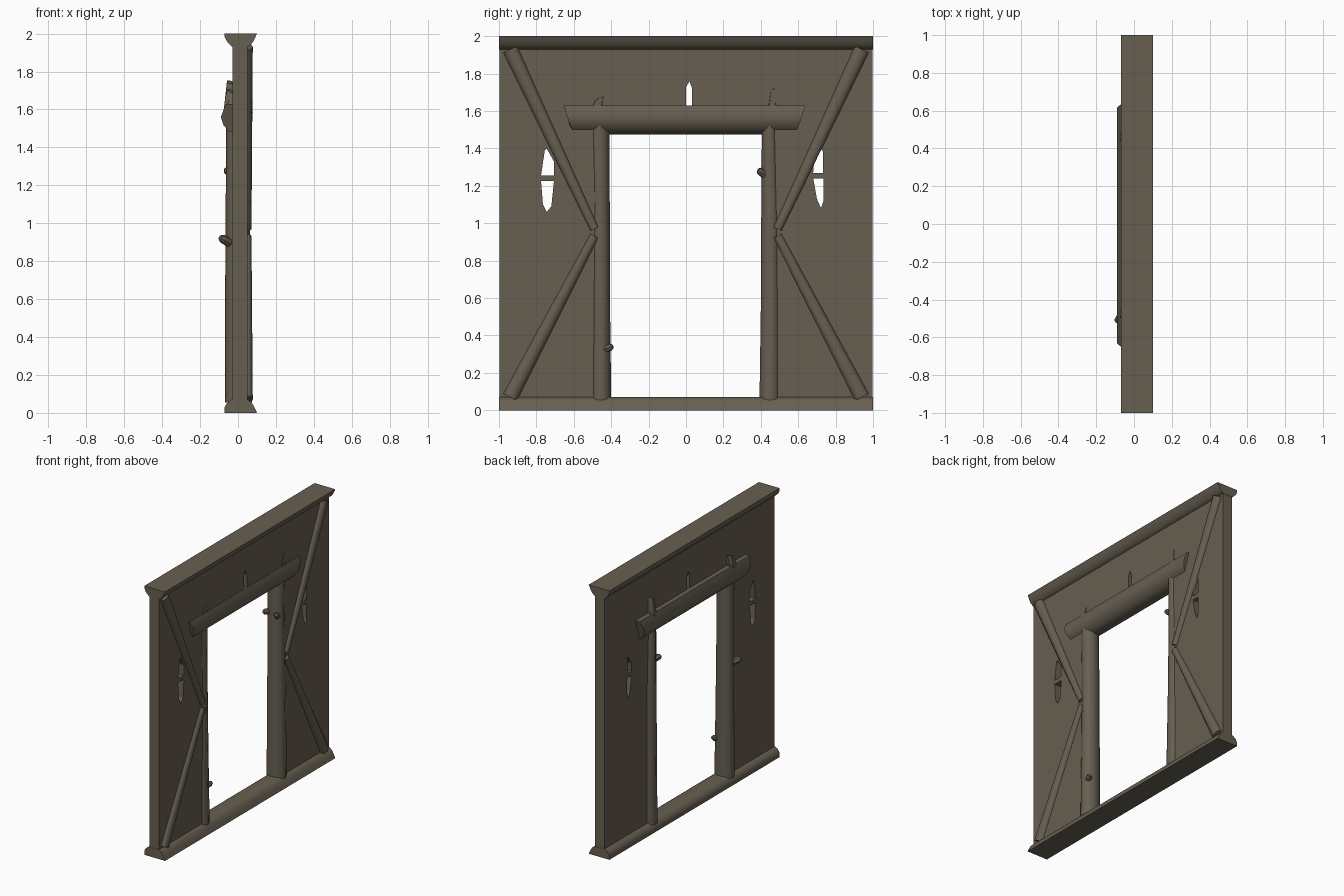
import bpy, bmesh, math
from mathutils import Vector

if "Cube" in bpy.data.objects:
    bpy.data.objects.remove(bpy.data.objects["Cube"])

wood = bpy.data.materials.new("weathered_wood")
wood.diffuse_color = (0.135, 0.115, 0.082, 1)
wood.use_nodes = True
wood.node_tree.nodes["Principled BSDF"].inputs["Base Color"].default_value = wood.diffuse_color


def finish(name, bm, smooth=True):
    bmesh.ops.recalc_face_normals(bm, faces=bm.faces)
    me = bpy.data.meshes.new(name)
    bm.to_mesh(me)
    bm.free()
    me.materials.append(wood)
    ob = bpy.data.objects.new(name, me)
    bpy.context.collection.objects.link(ob)
    if smooth:
        bpy.ops.object.select_all(action='DESELECT')
        ob.select_set(True)
        bpy.context.view_layer.objects.active = ob
        bpy.ops.object.shade_smooth_by_angle(angle=math.radians(46))
    return ob


def loft(name, rings, smooth=True):
    """Skin a list of equal-sized rings of points and cap both ends."""
    bm = bmesh.new()
    loops = [[bm.verts.new(p) for p in r] for r in rings]
    n = len(loops[0])
    for a, b in zip(loops, loops[1:]):
        for i in range(n):
            j = (i + 1) % n
            bm.faces.new((a[i], a[j], b[j], b[i]))
    bm.faces.new(loops[0])
    bm.faces.new(loops[-1])
    return finish(name, bm, smooth)


def log(name, stations, sides=10, smooth=True):
    """Tapered log; stations are (centre, x radius, cross radius)."""
    d = (Vector(stations[-1][0]) - Vector(stations[0][0])).normalized()
    u = Vector((1, 0, 0)) if abs(d.x) < 0.8 else Vector((0, 0, 1))
    v = d.cross(u).normalized()
    u = v.cross(d)
    rings = []
    for c, ru, rv in stations:
        rings.append([Vector(c) + u * ru * math.cos(t) + v * rv * math.sin(t)
                      for t in (2 * math.pi * i / sides for i in range(sides))])
    return loft(name, rings, smooth)


# Wall panel with doorway and split holes, filled from outlines then extruded
outline = [(-.998, .01), (-.45, .01), (-.45, 1.55), (.45, 1.55), (.45, .01),
           (.998, .01), (.998, 1.99), (-.998, 1.99)]
slits = [
    [(-.775, 1.225), (-.765, 1.1), (-.745, 1.06), (-.72, 1.09), (-.706, 1.225)],
    [(-.775, 1.255), (-.755, 1.39), (-.745, 1.40), (-.706, 1.33), (-.706, 1.255)],
    [(.68, 1.24), (.70, 1.13), (.722, 1.08), (.735, 1.12), (.735, 1.24)],
    [(.68, 1.27), (.685, 1.33), (.725, 1.395), (.733, 1.38), (.733, 1.27)],
    [(0, 1.60), (0, 1.725), (.018, 1.76), (.033, 1.72), (.033, 1.60)],
]
bm = bmesh.new()
for pts in [outline] + slits:
    vs = [bm.verts.new((-.03, y, z)) for y, z in pts]
    for a, b in zip(vs, vs[1:] + vs[:1]):
        bm.edges.new((a, b))
bmesh.ops.triangle_fill(bm, use_beauty=True, use_dissolve=False,
                        edges=bm.edges[:], normal=(1, 0, 0))
ext = bmesh.ops.extrude_face_region(bm, geom=bm.faces[:])
bmesh.ops.translate(bm, vec=(.08, 0, 0),
                    verts=[g for g in ext["geom"] if isinstance(g, bmesh.types.BMVert)])
finish("wall_panel", bm, smooth=False)

# Half-log beams at the sill and the head
sill = [(-.07, 0), (-.07, .03), (-.06, .05), (-.035, .07), (.05, .07),
        (.072, .054), (.087, .03), (.10, 0)]
head = [(-.07, 2), (-.07, 1.982), (-.058, 1.957), (-.03, 1.93), (.05, 1.93),
        (.072, 1.946), (.087, 1.97), (.10, 2)]
for name, prof in (("sill_beam", sill), ("head_beam", head)):
    loft(name, [[(x, y, z) for x, z in prof] for y in (-1, 1)])

# Door posts, slightly crooked
log("left_post", [((.003, -.455, .055), .072, .058), ((0, -.457, .6), .068, .053),
                  ((-.002, -.458, 1.1), .063, .053), ((0, -.463, 1.53), .062, .056)])
log("right_post", [((.003, .449, .055), .072, .059), ((.0, .453, .6), .068, .055),
                   ((-.002, .453, 1.1), .063, .053), ((0, .447, 1.53), .062, .043)])

# Lintel log with undercut ends
sec = [(-.09, 1.56), (-.065, 1.63), (.06, 1.63), (.078, 1.585), (.074, 1.545),
       (.05, 1.5), (.0, 1.475), (-.05, 1.485), (-.078, 1.52)]


def lintel_end(base, sign):
    ring = []
    for x, z in sec:
        t = max(0, min(1, (z - 1.5) / .13))
        ring.append((x, base + sign * .045 * t ** .8, z))
    return ring


loft("lintel", [lintel_end(-.608, -1), lintel_end(.592, 1)])

# Diagonal braces, mirrored left/right, meeting halfway up the posts
for s, side in ((-1, "left"), (1, "right")):
    for z, part in ((1.93, "upper"), (.07, "lower")):
        zm = .95 + (z - .95) * .02
        log(f"{side}_{part}_brace",
            [((.047, s * .94, z), .031, .043), ((.047, s * .49, zm), .024, .024)])

# Broken pegs standing above the lintel
for name, y, top, w, lean in (("left_peg", -.48, 1.70, .036, .012),
                              ("right_peg", .46, 1.745, .03, .004)):
    base = [(-.075, -.5), (-.055, -1), (.02, -1), (.056, -.6),
            (.056, .6), (.02, 1), (-.055, 1), (-.075, .5)]
    low = [(x, y + w * k, 1.6) for x, k in base]
    mid = [(x * .95 + .002, y + lean + w * k * .9, 1.65) for x, k in base]
    tip = [(x * .85 + .006, y + lean * 2 + w * k * .7,
            top - .25 * (x + .06) + .008 * k) for x, k in base]
    loft(name, [low, mid, tip], smooth=False)

# Branch stubs on the posts
for name, a, b, r in (("low_stub", (.04, -.44, .325), (.06, -.392, .342), .022),
                      ("high_stub", (-.045, .43, 1.27), (-.06, .385, 1.28), .024),
                      ("high_stub_face", (.03, .42, 1.26), (.045, .385, 1.285), .022),
                      ("rear_stub", (-.03, -.47, .89), (-.095, -.515, .925), .026)):
    a, b = Vector(a), Vector(b)
    log(name, [(a, r, r), (a.lerp(b, .75), r * .9, r * .9), (b, r * .5, r * .5)],
        sides=7, smooth=False)
